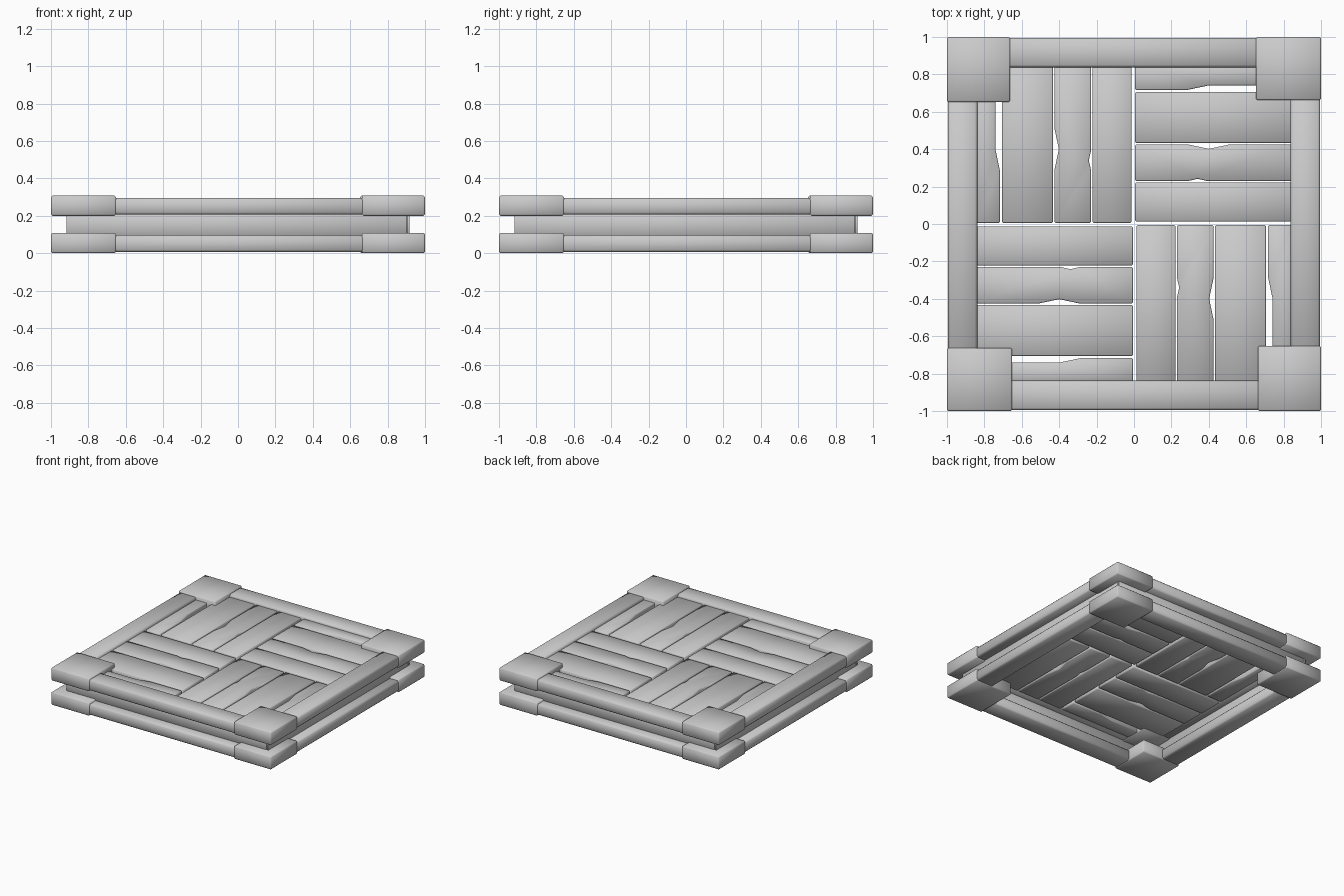
import bpy, bmesh, math
from mathutils import Matrix

if "Cube" in bpy.data.objects:
    bpy.data.objects.remove(bpy.data.objects["Cube"])


def prism(name, outline, z0, z1, turn, bevel):
    """Extrude an XY outline, then turn it in quarter steps around the centre."""
    bm = bmesh.new()
    face = bm.faces.new([bm.verts.new((x, y, z0)) for x, y in outline])
    ext = bmesh.ops.extrude_face_region(bm, geom=[face])
    top = [v for v in ext["geom"] if isinstance(v, bmesh.types.BMVert)]
    bmesh.ops.translate(bm, verts=top, vec=(0, 0, z1 - z0))
    bmesh.ops.recalc_face_normals(bm, faces=bm.faces)
    bm.transform(Matrix.Rotation(math.pi / 2 * turn, 4, 'Z'))
    for f in bm.faces:
        f.smooth = True
    mesh = bpy.data.meshes.new(name)
    bm.to_mesh(mesh)
    bm.free()
    obj = bpy.data.objects.new(name, mesh)
    bpy.context.collection.objects.link(obj)
    mod = obj.modifiers.new("soft_edges", 'BEVEL')
    mod.width = bevel
    mod.segments = 1
    mod.limit_method = 'ANGLE'
    mod.angle_limit = math.radians(40)
    return obj


def rect(x0, x1, y0, y1):
    return [(x0, y0), (x1, y0), (x1, y1), (x0, y1)]


# Plank outlines for one quadrant, including the chipped edges
IN, OUT = 0.006, 0.85
planks = {
    "inner_plank": rect(IN, OUT, 0.013, 0.222),
    "chipped_plank": [(IN, 0.23), (0.29, 0.23), (0.34, 0.242), (0.39, 0.23),
                      (OUT, 0.23), (OUT, 0.425), (0.51, 0.425), (0.40, 0.402),
                      (0.29, 0.425), (IN, 0.425)],
    "wide_plank": rect(IN, OUT, 0.434, 0.705),
    "edge_plank": [(IN, 0.716), (0.28, 0.716), (0.40, 0.741), (OUT, 0.741),
                   (OUT, OUT), (IN, OUT)],
}

for turn in range(4):
    # Floor planks, pinwheel arrangement
    for name, outline in planks.items():
        prism(f"{name}_{turn}", outline, 0.205, 0.275, turn, 0.006)

    # Thin recessed side panel, meeting its neighbours with a small gap
    prism(f"side_panel_{turn}", rect(-0.917, 0.9, -0.917, -0.905),
          0.095, 0.21, turn, 0.001)

    # Upper and lower rim beams with their corner blocks
    for level, z in (("lower", 0.0), ("upper", 0.2)):
        prism(f"{level}_beam_{turn}", rect(-0.68, 0.68, -0.995, -0.838),
              z + 0.006, z + 0.096, turn, 0.012)
        prism(f"{level}_corner_{turn}", rect(-1, -0.652, -1, -0.662),
              z, z + 0.108, turn, 0.008)
